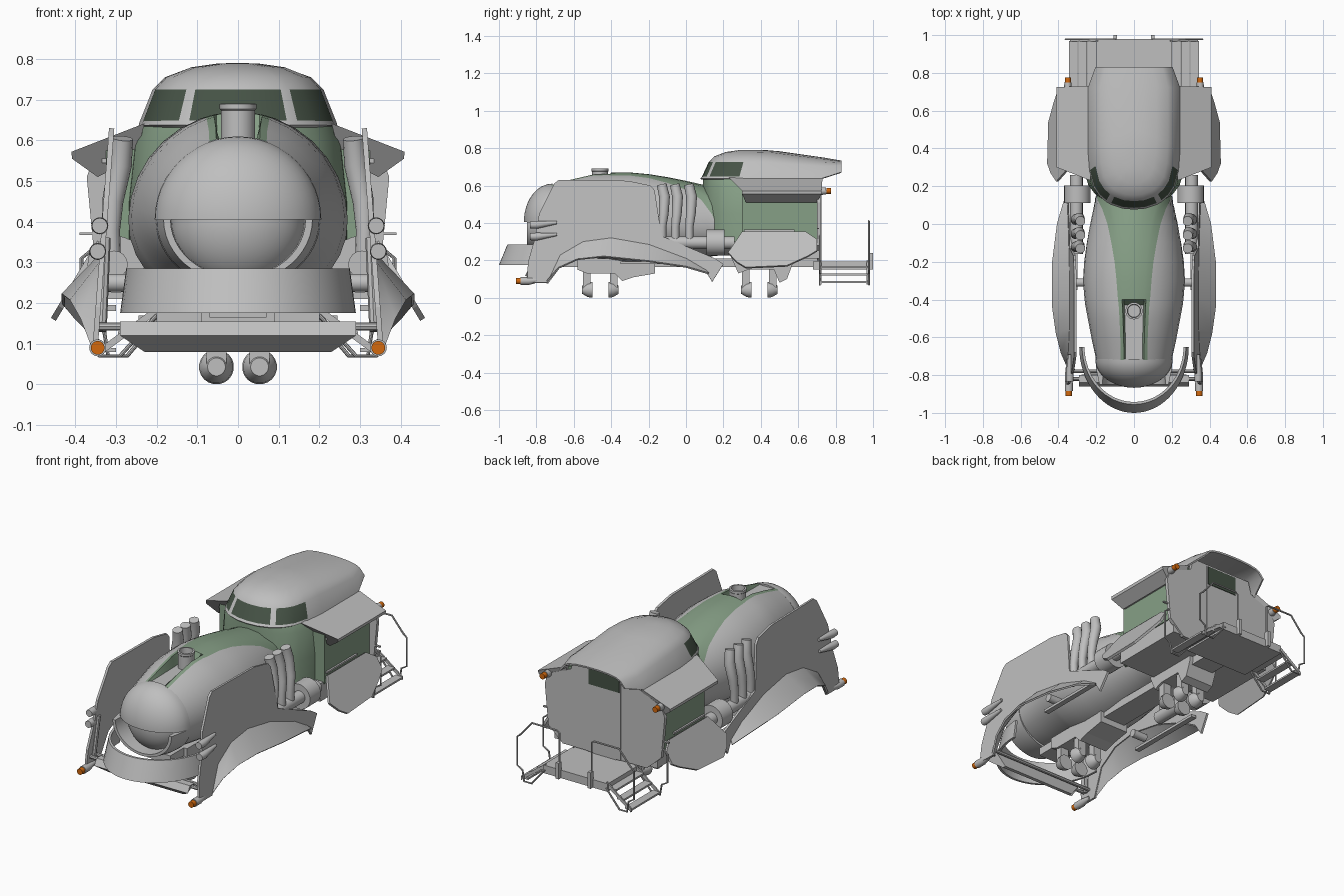
import bpy, bmesh, math
from mathutils import Vector
from math import sin, cos, pi, radians

if "Cube" in bpy.data.objects:
    bpy.data.objects.remove(bpy.data.objects["Cube"])

def material(name, rgb):
    m = bpy.data.materials.new(name)
    m.diffuse_color = (*rgb, 1)
    m.use_nodes = True
    m.node_tree.nodes["Principled BSDF"].inputs["Base Color"].default_value = m.diffuse_color
    return m

GREY = material("light_grey", (0.52, 0.52, 0.52))
GREEN = material("sage_green", (0.24, 0.35, 0.24))
GLASS = material("dark_green_glass", (0.06, 0.085, 0.06))
ORANGE = material("lamp_orange", (0.65, 0.14, 0.004))

def finish(name, bm, mats, mirror=False, thick=0, smooth=True):
    bmesh.ops.remove_doubles(bm, verts=bm.verts, dist=1e-4)
    bmesh.ops.recalc_face_normals(bm, faces=bm.faces)
    me = bpy.data.meshes.new(name)
    bm.to_mesh(me)
    bm.free()
    ob = bpy.data.objects.new(name, me)
    bpy.context.collection.objects.link(ob)
    for m in mats:
        me.materials.append(m)
    bpy.ops.object.select_all(action='DESELECT')
    ob.select_set(True)
    bpy.context.view_layer.objects.active = ob
    if thick:
        s = ob.modifiers.new("thickness", 'SOLIDIFY')
        s.thickness, s.offset = thick, 0
        bpy.ops.object.modifier_apply(modifier=s.name)
    if mirror:
        m = ob.modifiers.new("mirror", 'MIRROR')
        m.use_mirror_merge = False
        bpy.ops.object.modifier_apply(modifier=m.name)
    if smooth:
        bpy.ops.object.shade_smooth_by_angle(angle=radians(35))
    return ob

def grid(name, rows, mats, wrap=True, caps=True, rule=None, **kw):
    """Loft through rows of points; rule(i, j) picks a material."""
    bm = bmesh.new()
    vs = [[bm.verts.new(p) for p in r] for r in rows]
    n = len(rows[0])
    for i in range(len(rows) - 1):
        for j in range(n if wrap else n - 1):
            k = (j + 1) % n
            f = bm.faces.new((vs[i][j], vs[i][k], vs[i + 1][k], vs[i + 1][j]))
            if rule:
                f.material_index = rule(i, j)
    if wrap and caps:
        bm.faces.new(vs[0])
        bm.faces.new(vs[-1])
    return finish(name, bm, mats, **kw)

def plate(name, pts, thick, mat=GREY, mirror=False):
    bm = bmesh.new()
    bm.faces.new([bm.verts.new(p) for p in pts])
    return finish(name, bm, [mat], mirror, thick, False)

def box(name, lo, hi, mat=GREY, mirror=False):
    rows = [[(lo[0], lo[1], z), (hi[0], lo[1], z), (hi[0], hi[1], z), (lo[0], hi[1], z)] for z in (lo[2], hi[2])]
    return grid(name, rows, [mat], mirror=mirror, smooth=False)

def tube(name, pts, radii, mat=GREY, n=16, mirror=False, axis=None):
    pts = [Vector(p) for p in pts]
    if not isinstance(radii, (list, tuple)):
        radii = [radii] * len(pts)
    rows = []
    for i, p in enumerate(pts):
        d = Vector(axis) if axis else (pts[min(i + 1, len(pts) - 1)] - pts[max(i - 1, 0)]).normalized()
        u = d.orthogonal().normalized() if axis or abs(d.y) > 0.9 else d.cross(Vector((0, 1, 0))).normalized()
        v = d.cross(u)
        rows.append([p + radii[i] * (cos(2*pi*k/n) * u + sin(2*pi*k/n) * v) for k in range(n)])
    return grid(name, rows, [mat], mirror=mirror)

# Boiler: green stripe follows mesh columns; a trough for the chimney is cut in the front top
stations = [(-.72, .2, .41, .36), (-.62, .222, .415, .33), (-.5, .245, .42, .32), (-.43, .258, .411, .32),
            (-.4, .262, .407, .33), (-.3, .27, .4, .35), (-.2, .264, .397, .4), (-.1, .25, .395, .5),
            (0, .232, .393, .65), (.08, .215, .392, .9), (.14, .205, .39, 1.3), (.18, .2, .39, 1.8), (.3, .2, .39, 2.2)]
rows = []
for y, r, zc, a in stations:
    ang = [a * f for f in (0, .3, .62, .75, 1)] + [a + (pi - a) * k / 14 for k in range(1, 15)]
    half = []
    for k, t in enumerate(ang):
        z = zc + r * cos(t) * (1 if cos(t) > 0 else .82)
        if y < -.42 and k < 3:
            z = min(z, .6)
        half.append((r * sin(t), y, z))
    rows.append(half + [(-x, yy, z) for x, yy, z in half[-2:0:-1]])
L = len(rows[0])
def stripe(i, j):
    m = min(j, L - 1 - j)
    return int(m < 4 and not (i < 3 and m < 2))
grid("boiler", rows, [GREY, GREEN], rule=stripe)

# Domed nose: large upper shell, smaller lower bowl, jaw rim
def half_dome(name, r, depth, a0):
    rows = [[(r*cos(p)*cos(a0 + pi*k/24), -.715 - depth*sin(p), .405 + r*cos(p)*sin(a0 + pi*k/24))
             for k in range(25)] for p in [pi/2*.995*q/12 for q in range(13)]]
    grid(name, rows, [GREY])
half_dome("nose_upper", .205, .152, 0)
half_dome("nose_lower", .166, .125, pi)
prof = [(.203, -.71), (.2, -.77), (.183, -.85), (.166, -.85), (.163, -.71)]
grid("nose_jaw", [[(r*cos(pi + pi*k/24), y, .405 + r*.85*sin(pi + pi*k/24)) for r, y in prof] for k in range(25)], [GREY])
tube("chimney", [(0, -.46, z) for z in (.57, .674, .677, .69, .691, .65)],
     [.042, .042, .045, .045, .035, .033], n=24, axis=(0, 0, 1))

# Curved front bumper and lower plough
rows = []
for k in range(33):
    t = -pi/2 + pi*k/32
    rows.append([(r*sin(t), -.65 - d*cos(t), z) for r, d, z in
                 ((.29, .35, .175), (.275, .305, .285), (.262, .292, .285), (.277, .337, .175))])
grid("front_bumper", rows, [GREY])
prof = [(.29, -.84, .155), (.29, -.86, .12), (.23, -.81, .08), (.23, -.79, .08), (.29, -.8, .155)]
grid("plough", [[(s * x, y, z) for x, y, z in prof] for s in (-1, 1)], [GREY], smooth=False)
for y in (-.78, -.82):
    tube("front_crossbar", [(-.35, y, .142), (.35, y, .142)], .01, n=8)
tube("fender_strut", [(.335, -.8, .13), (.325, -.77, .36)], .012, n=8, mirror=True)

# Tall side fenders with a flared wheel arch
fx = lambda z: .358 - .075 * z
outline = [(-.85, .08), (-.845, .19), (-.81, .31), (-.785, .45), (-.705, .61), (-.68, .63), (-.31, .625),
           (-.19, .6), (-.168, .575), (-.13, .33), (.155, .21), (.2, .18), (.14, .085)]
crease = [(.1, .15), (0, .21), (-.2, .285), (-.4, .32), (-.55, .3), (-.67, .23), (-.74, .08)]
plate("fender", [(fx(z), y, z) for y, z in outline + crease], .013, mirror=True)
edge = [(.37, .12, .13), (.405, 0, .165), (.43, -.2, .195), (.43, -.44, .22), (.41, -.58, .205),
        (.385, -.68, .16), (.355, -.75, .08)]
grid("fender_flare", [[(fx(z), y, z) for y, z in crease], edge], [GREY], wrap=False, thick=.01, mirror=True)
tube("fender_pin", [(.25, -.31, .25), (.335, -.31, .25)], .022, mirror=True)
for z, x in ((.39, .34), (.327, .345)):
    tube("fender_light", [(x, -.69, z + .012), (x, -.8, z), (x, -.835, z)], [.008, .021, .019], mirror=True)
tube("front_lamp_base", [(.345, -.78, .095), (.345, -.84, .09), (.345, -.885, .09)], [.01, .021, .021], mirror=True)
tube("front_lamp", [(.345, -.885, .09), (.345, -.91, .09)], .017, ORANGE, mirror=True)

# Exhaust stacks, collector pipe and drum
for y in (-.115, -.045, .03):
    tube("exhaust_stack", [(.31, y - .012, .3), (.312, y - .012, .38), (.308, y - .004, .45), (.29, y, .54), (.284, y - .015, .605)],
         [.022, .022, .026, .029, .026], mirror=True)
tube("exhaust_collector", [(.305, -.16, .295), (.305, .26, .295)], .034, mirror=True)
tube("exhaust_drum", [(.3, .11, .295), (.3, .205, .295)], .07, n=24, mirror=True)

# Cab core below the windows
plan = [(0, .08), (.06, .085), (.12, .105), (.145, .12), (.18, .15), (.21, .195), (.232, .28), (.24, .4), (.24, .72), (.2, .83)]
core = plan[:8] + [(.24, .7)]
core = core + [(-x, y) for x, y in core[:0:-1]]
grid("cab_core", [[(x*s, y + .01, z) for x, y in core] for z, s in ((.3, 1.15), (.45, 1.15), (.6, 1.08), (.637, 1))], [GREEN])
box("cab_side_panel", (.25, .3, .3), (.325, .7, .58), GREEN, True)
for z in (.36, .55):
    box("cab_side_rail", (.32, .31, z - .005), (.335, .58, z + .005), GREY, True)
box("cab_floor", (-.32, .27, .21), (.32, .71, .31))

# Domed roof: rings rise and draw in; the band between rings 1 and 2 holds the glass
rings = [(.635, 1, 0), (.646, .985, .01), (.722, .86, .045), (.752, .74, .075), (.775, .49, .135), (.784, .22, .2), (.786, 0, .24)]
N = len(plan)
rows = []
for z, s, dy in rings:
    half = []
    for x, y in plan:
        yy = y + dy * ((.83 - y) / .75) ** 1.6
        base = .635 + .035 * max(0, (yy - .72) / .11)
        drop = .06 * max(0, (yy - .4) / .43) ** 1.4
        half.append((x * s, yy, base + (z - .635) / .155 * (.79 - drop - base)))
    rows.append([(-x, a, b) for x, a, b in half[:0:-1]] + half)
def glass(i, j):
    m = j - (N - 1) if j >= N - 1 else N - 2 - j
    return int(i == 1 and m in (0, 1, 3, 4, 5))
grid("cab_roof", rows, [GREY, GLASS], wrap=False, rule=glass, thick=.01)

# Eaves, flared skirts and rear wall
eave = [[(.23, y0, .642), (.41, y1, .572), (.408, y1, .555), (.345, y2, .51), (.25, y2, .56)]
        for y0, y1, y2 in ((.23, .3, .32), (.73, .725, .7))]
grid("eave", eave, [GREY], mirror=True, smooth=False)
skirt = [(.225, .24), (.3, .35), (.64, .35), (.7, .31), (.7, .25), (.65, .22), (.54, .17), (.32, .16), (.27, .19)]
plate("cab_skirt", [(.34 + (.35 - z) * .6, y, z) for y, z in skirt], .014, mirror=True)
wall = [(.19, .7), (.21, .63), (.35, .57), (.372, .51), (.35, .28), (.26, .2)]
plate("cab_rear_wall", [(x, .71, z) for x, z in wall] + [(-x, .71, z) for x, z in wall[::-1]], .02)
box("rear_door", (-.1, .715, .2), (.1, .724, .69))
box("rear_window", (-.095, .72, .58), (.095, .728, .685), GLASS)
tube("rear_lamp_base", [(.35, .69, .56), (.35, .72, .57), (.35, .75, .572)], [.008, .021, .018], mirror=True)
tube("rear_lamp", [(.35, .75, .572), (.35, .775, .572)], .016, ORANGE, mirror=True)
box("cab_side_bar", (.29, .7, .367), (.39, .712, .374), mirror=True)

# Rear platform, steps and hand rails
box("rear_platform", (-.2, .68, .15), (.2, .98, .195))
for x, z in ((.2, .16), (.25, .12), (.3, .08)):
    box("step_tread", (x, .72, z), (x + .045, .97, z + .01), mirror=True)
for y in (.72, .97):
    plate("step_stringer", [(.19, y, .18), (.34, y, .07), (.34, y, .09), (.19, y, .2)], .008, mirror=True)
low = [(.36, .33), (.385, .31), (.385, .15), (.35, .13), (.34, .07), (.29, .07), (.2, .17)]
tube("hand_rail_rear", [(.1, .978, .16), (.1, .978, .4), (.115, .978, .41), (.27, .978, .41)] + [(x * .94, .978, z) for x, z in low],
     .005, n=8, mirror=True)
tube("hand_rail_front", [(.3, .715, .33)] + [(x, .715, z) for x, z in low], .005, n=8, mirror=True)
box("rail_post", (.09, .975, .15), (.108, 1.0, .24), mirror=True)

# Underframe, trucks and paired thruster nozzles
box("underframe", (-.07, -.7, .165), (.07, .72, .21))
box("running_board", (.3, -.35, .18), (.33, .12, .195), mirror=True)
plate("front_truck", [(0, -.58, .21), (0, -.58, .15), (0, -.53, .13), (0, -.38, .13), (0, -.34, .09),
                      (0, -.28, .11), (0, -.165, .13), (0, -.165, .21)], .18)
plate("rear_truck", [(0, .24, .22), (0, .28, .13), (0, .33, .15), (0, .47, .15), (0, .5, .08),
                     (0, .54, .1), (0, .57, .18), (0, .57, .22)], .18)
for y, d in ((-.53, -1), (-.385, 1), (.32, -1), (.465, 1)):
    tube("nozzle", [(.053, y - d*.03, .043), (.053, y - d*.005, .043), (.053, y + d*.025, .043)],
         [.043, .04, .022], n=20, mirror=True)
    box("nozzle_hanger", (.028, y - .02, .05), (.078, y + .02, .18), mirror=True)
